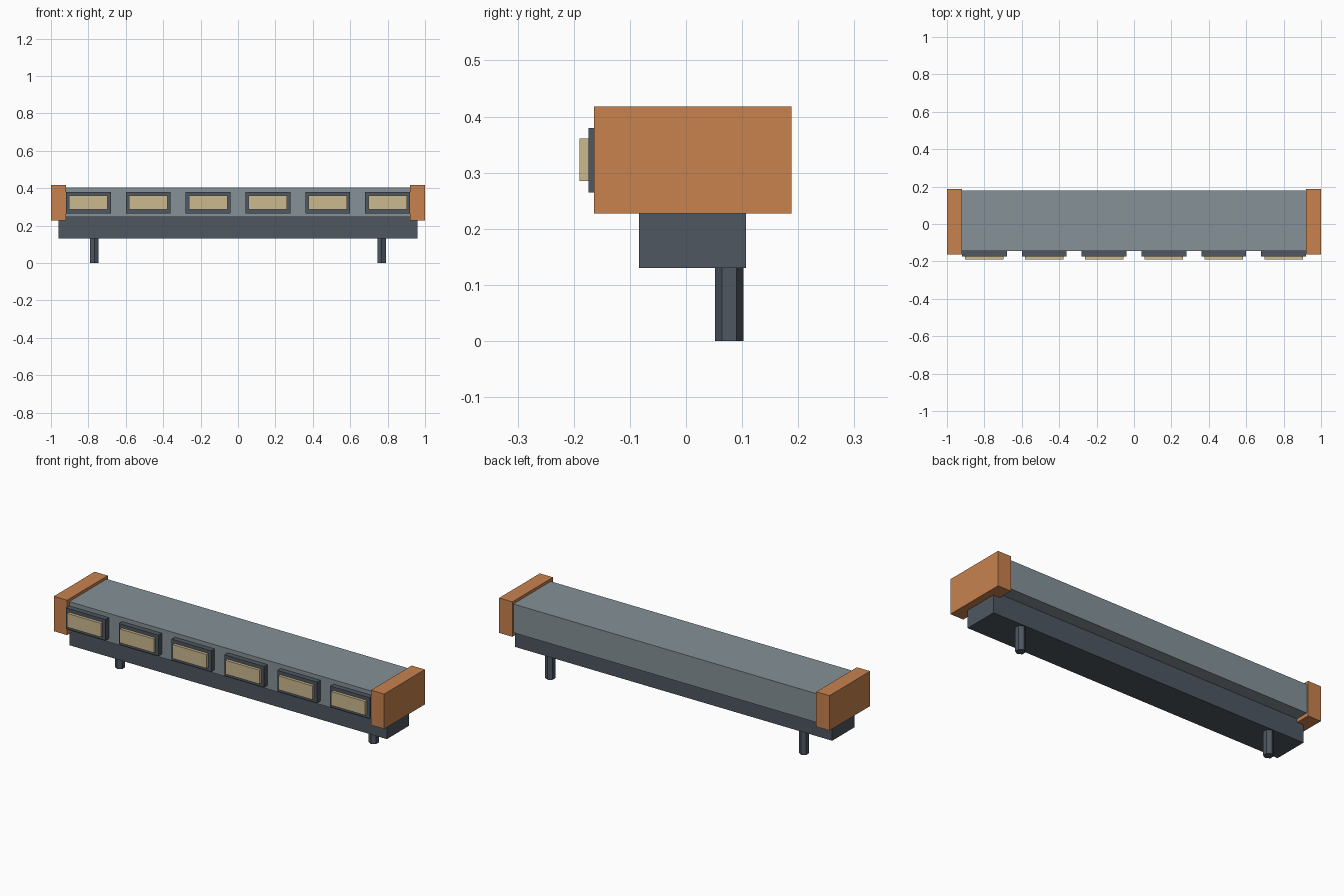
import bpy
import math

if "Cube" in bpy.data.objects:
    bpy.data.objects.remove(bpy.data.objects["Cube"])


def material(name, rgb):
    m = bpy.data.materials.new(name)
    lin = [((c / 255 + 0.055) / 1.055) ** 2.4 for c in rgb]
    m.diffuse_color = (*lin, 1)
    m.use_nodes = True
    m.node_tree.nodes["Principled BSDF"].inputs["Base Color"].default_value = m.diffuse_color
    return m


GREY = material("blue grey", (133, 145, 151))
DARK = material("dark slate", (78, 87, 97))
ORANGE = material("orange", (200, 130, 78))
TAN = material("tan", (203, 184, 143))


def box(name, x, y, z, mat):
    """Box from (min, max) ranges on each axis."""
    bpy.ops.mesh.primitive_cube_add(size=1, location=[sum(r) / 2 for r in (x, y, z)])
    o = bpy.context.object
    o.name = name
    for v in o.data.vertices:
        v.co = [c * (r[1] - r[0]) for c, r in zip(v.co, (x, y, z))]
    o.data.materials.append(mat)
    return o


# Long body and the narrower base under it
box("body", (-0.93, 0.93), (-0.145, 0.179), (0.246, 0.403), GREY)
box("base", (-0.96, 0.96), (-0.084, 0.107), (0.13, 0.246), DARK)

# End caps and hexagonal legs
for side, s in (("left", -1), ("right", 1)):
    box(side + "_end_cap", sorted((s * 0.92, s * 1.0)), (-0.164, 0.188), (0.227, 0.418), ORANGE)
    bpy.ops.mesh.primitive_cylinder_add(vertices=6, radius=0.0255, depth=0.14,
                                        location=(s * 0.768, 0.077, 0.07))
    leg = bpy.context.object
    leg.name = side + "_leg"
    leg.data.materials.append(DARK)

# Row of framed windows along the front
for i in range(6):
    cx = -0.8 + 0.32 * i
    box(f"window_frame_{i + 1}", (cx - 0.12, cx + 0.12), (-0.174, -0.14), (0.265, 0.38), DARK)
    box(f"window_pane_{i + 1}", (cx - 0.103, cx + 0.103), (-0.19, -0.17), (0.285, 0.361), TAN)
